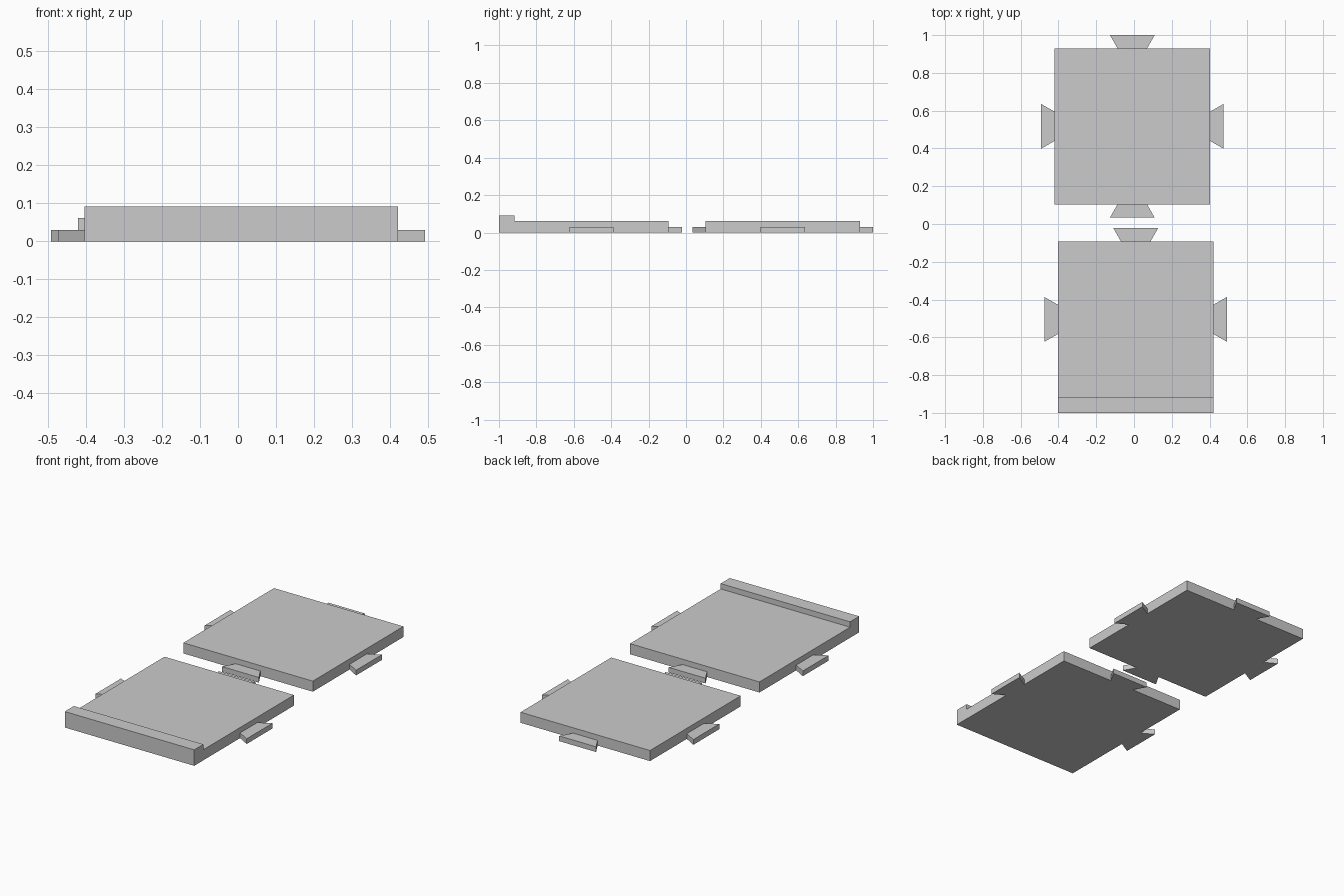
import bpy
import bmesh
from math import pi
from mathutils import Matrix, Vector

cube = bpy.data.objects.get("Cube")
if cube:
    bpy.data.objects.remove(cube, do_unlink=True)

# One plain grey for everything
grey = bpy.data.materials.new("plain grey")
grey.use_nodes = True
colour = (0.6, 0.6, 0.6, 1)
grey.diffuse_color = colour
grey.node_tree.nodes["Principled BSDF"].inputs["Base Color"].default_value = colour

HALF = 0.4125        # half the tile width
TILE_H = 0.061
TAB_H = 0.03
RIDGE_H = 0.092
RIDGE_D = 0.083
TAB_D = 0.07


def prism(name, outline, height, matrix):
    """Extrude a flat outline upward from the ground."""
    bm = bmesh.new()
    base = bm.faces.new([bm.verts.new((x, y, 0)) for x, y in outline])
    top = bmesh.ops.extrude_face_region(bm, geom=[base])["geom"]
    bmesh.ops.translate(bm, vec=(0, 0, height),
                        verts=[g for g in top if isinstance(g, bmesh.types.BMVert)])
    bmesh.ops.transform(bm, matrix=matrix, verts=bm.verts)
    bmesh.ops.recalc_face_normals(bm, faces=bm.faces)
    mesh = bpy.data.meshes.new(name)
    bm.to_mesh(mesh)
    bm.free()
    mesh.materials.append(grey)
    obj = bpy.data.objects.new(name, mesh)
    bpy.context.collection.objects.link(obj)
    return obj


def rectangle(x0, x1, y0, y1):
    return [(x0, y0), (x1, y0), (x1, y1), (x0, y1)]


# Dovetail tab that flares outward from the back edge
TAB = [(-0.078, HALF), (0.078, HALF), (0.118, HALF + TAB_D), (-0.118, HALF + TAB_D)]
TURNS = {"back": 0, "right": pi / 2, "front": pi, "left": -pi / 2}


def tile(name, centre, sides):
    place = Matrix.Translation(Vector(centre))
    prism(name + "_slab", rectangle(-HALF, HALF, -HALF, HALF), TILE_H, place)
    for side in sides:
        # Quarter turns: counter-clockwise takes the back edge to -x (right)
        prism(f"{name}_{side}_tab", TAB, TAB_H,
              place @ Matrix.Rotation(TURNS[side], 4, "Z"))


# Inner tile with a tab on every side
tile("inner_tile", (-0.009, 0.517, 0), ["back", "right", "front", "left"])

# Edge tile with a raised ridge in place of the front tab
edge_centre = (0.009, -0.505, 0)
tile("edge_tile", edge_centre, ["back", "right", "left"])
prism("edge_tile_ridge", rectangle(-HALF, HALF, -HALF - RIDGE_D, -HALF),
      RIDGE_H, Matrix.Translation(Vector(edge_centre)))
